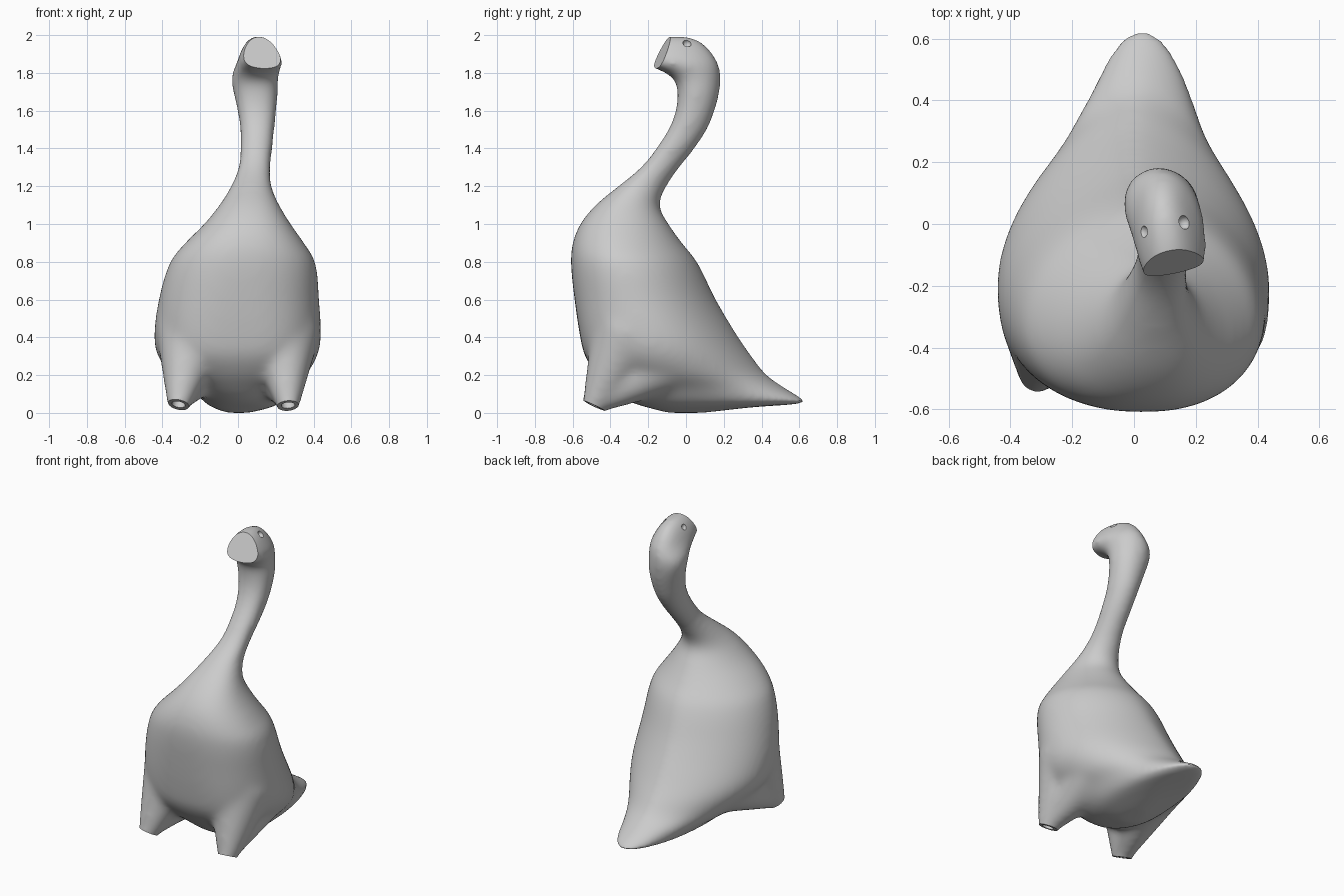
import bpy
import bmesh
import math
from mathutils import Vector

default = bpy.data.objects.get("Cube")
if default:
    bpy.data.objects.remove(default)

grey = bpy.data.materials.new("plain grey")
grey.use_nodes = True
grey.diffuse_color = (0.6, 0.6, 0.6, 1)
grey.node_tree.nodes["Principled BSDF"].inputs["Base Color"].default_value = (0.6, 0.6, 0.6, 1)

# Horizontal outlines: height, front, back, right edge, left edge
BODY = [
    (0.0, -0.1, 0.1, -0.06, 0.06),
    (0.03, -0.21, 0.36, -0.14, 0.18),
    (0.05, -0.28, 0.62, -0.17, 0.22),
    (0.08, -0.34, 0.61, -0.2, 0.25),
    (0.13, -0.4, 0.53, -0.27, 0.29),
    (0.2, -0.47, 0.43, -0.35, 0.36),
    (0.3, -0.535, 0.35, -0.425, 0.42),
    (0.4, -0.56, 0.28, -0.445, 0.44),
    (0.6, -0.59, 0.16, -0.42, 0.43),
    (0.8, -0.61, 0.06, -0.36, 0.41),
    (0.9, -0.6, -0.02, -0.28, 0.35),
    (1.0, -0.56, -0.09, -0.18, 0.28),
]
NECK = [
    (1.1, -0.48, -0.14, -0.1, 0.22),
    (1.2, -0.36, -0.1, -0.04, 0.18),
    (1.3, -0.24, -0.03, 0.0, 0.175),
    (1.4, -0.16, 0.05, 0.01, 0.185),
    (1.5, -0.095, 0.115, 0.01, 0.195),
    (1.6, -0.055, 0.155, -0.005, 0.205),
    (1.7, -0.045, 0.18, -0.025, 0.215),
]
HEAD = [
    (1.76, -0.06, 0.185, -0.035, 0.215),
    (1.8, -0.11, 0.185, -0.03, 0.22),
    (1.83, -0.18, 0.18, -0.02, 0.23),
    (1.86, -0.26, 0.17, -0.01, 0.23),
    (1.91, -0.28, 0.14, 0.005, 0.205),
    (1.95, -0.25, 0.105, 0.025, 0.18),
    (1.98, -0.18, 0.06, 0.05, 0.15),
    (2.0, -0.09, -0.01, 0.085, 0.115),
]
OUTLINES = BODY + NECK + HEAD


def ramp(value, low, high):
    return min(max((value - low) / (high - low), 0), 1)


def smooth_outline(i, t):
    """Blend two neighbouring outlines along a smooth curve."""
    rows = [Vector(OUTLINES[min(max(k, 0), len(OUTLINES) - 1)]) for k in range(i - 1, i + 3)]
    a, b, c, d = rows
    step = c[0] - b[0]
    m0 = (c - a) * (step / (c[0] - a[0]))
    m1 = (d - b) * (step / (d[0] - b[0]))
    h = t * t * (3 - 2 * t)
    return b * (1 - h) + c * h + m0 * (t * (1 - t) ** 2) - m1 * (t * t * (1 - t))


def ring_points(outline, sides=56):
    z, front, back, right, left = outline
    head = ramp(z, 1.6, 1.8)
    tail = 1 - ramp(z, 0.06, 0.2)
    trunk = 1 - ramp(z, 0.5, 1.2)
    chest = ramp(z, 0.1, 0.3) * (1 - ramp(z, 0.4, 0.8))
    widest = front + (back - front) * (0.42 + 0.08 * head - 0.1 * tail)
    back_power = 1 + 0.35 * trunk - 0.45 * tail
    front_power = 0.85 - 0.2 * chest + 0.35 * ramp(z, 1.86, 1.94)
    for k in range(sides):
        angle = math.tau * k / sides
        c, s = math.cos(angle), math.sin(angle)
        reach, power = (back, back_power) if c > 0 else (front, front_power)
        y = widest + abs(c) * (reach - widest)
        x = (left + right) / 2 + math.copysign(abs(s) ** power, s) * (left - right) / 2
        yield x - 0.1 * head * (y - 0.02), y, z


def loft(name):
    bm = bmesh.new()
    rings = []
    for i in range(len(OUTLINES) - 1):
        for t in (0, 0.25, 0.5, 0.75):
            rings.append([bm.verts.new(p) for p in ring_points(smooth_outline(i, t))])
    rings.append([bm.verts.new(p) for p in ring_points(OUTLINES[-1])])
    for low, high in zip(rings, rings[1:]):
        for k in range(len(low)):
            n = (k + 1) % len(low)
            bm.faces.new((low[k], low[n], high[n], high[k]))
    bm.faces.new(rings[0])
    bm.faces.new(rings[-1])
    bmesh.ops.recalc_face_normals(bm, faces=bm.faces[:])
    mesh = bpy.data.meshes.new(name)
    bm.to_mesh(mesh)
    bm.free()
    obj = bpy.data.objects.new(name, mesh)
    bpy.context.collection.objects.link(obj)
    return obj


def tapered_rod(name, start, end, r_start, r_end):
    start, end = Vector(start), Vector(end)
    axis = end - start
    bpy.ops.mesh.primitive_cone_add(
        vertices=32, radius1=r_start, radius2=r_end, depth=axis.length,
        location=(start + end) / 2, rotation=axis.to_track_quat("Z", "Y").to_euler())
    obj = bpy.context.object
    obj.name = name
    return obj


def bake(obj):
    """Turn the modifier stack into plain mesh."""
    graph = bpy.context.evaluated_depsgraph_get()
    mesh = bpy.data.meshes.new_from_object(obj.evaluated_get(graph))
    obj.modifiers.clear()
    obj.data = mesh


# Trunk, neck and head in one loft
goose = loft("goose_body")
parts, cutters = [], []

# Broad leg stubs with a web running back to the belly, ends cut flat and hollowed
for side, foot_x, foot_z in ((-1, -0.315, 0.045), (1, 0.265, 0.04)):
    hip = Vector((side * 0.24, -0.31, 0.42))
    foot = Vector((foot_x, -0.49, foot_z))
    down = (foot - hip).normalized()
    tip = foot + down * 0.06
    parts.append(tapered_rod("leg", hip, tip, 0.2, 0.045))
    parts.append(tapered_rod("leg_web", (side * 0.2, -0.06, 0.3), foot, 0.19, 0.05))
    cutters.append(tapered_rod("foot_trim", foot, foot + down * 0.15, 0.12, 0.12))
    cutters.append(tapered_rod("foot_hole", foot - down * 0.05, foot + down * 0.05, 0.036, 0.036))

# Flat beak face
normal = Vector((0.2, -0.9, 0.42)).normalized()
beak = Vector((0.13, -0.155, 1.835))
cutters.append(tapered_rod("beak_trim", beak, beak + normal * 0.3, 0.3, 0.3))

# Eye sockets
for spot in ((0.022, -0.025, 1.95), (0.162, 0.005, 1.955)):
    bpy.ops.mesh.primitive_uv_sphere_add(segments=20, ring_count=12, radius=0.023, location=spot)
    cutters.append(bpy.context.object)

# Fuse the legs and soften the joins
for part in parts:
    join = goose.modifiers.new("fuse", "BOOLEAN")
    join.operation, join.object, join.solver = "UNION", part, "EXACT"
remesh = goose.modifiers.new("even skin", "REMESH")
remesh.mode, remesh.voxel_size = "VOXEL", 0.014
soften = goose.modifiers.new("soften", "SMOOTH")
soften.factor, soften.iterations = 0.5, 50
bake(goose)

# Crisp cuts
for cutter in cutters:
    cut = goose.modifiers.new("cut", "BOOLEAN")
    cut.operation, cut.object, cut.solver = "DIFFERENCE", cutter, "EXACT"
bake(goose)
for helper in parts + cutters:
    bpy.data.objects.remove(helper)

goose.data.materials.clear()
goose.data.materials.append(grey)
bpy.ops.object.select_all(action="DESELECT")
goose.select_set(True)
bpy.context.view_layer.objects.active = goose
bpy.ops.object.shade_smooth_by_angle(angle=math.radians(40))
